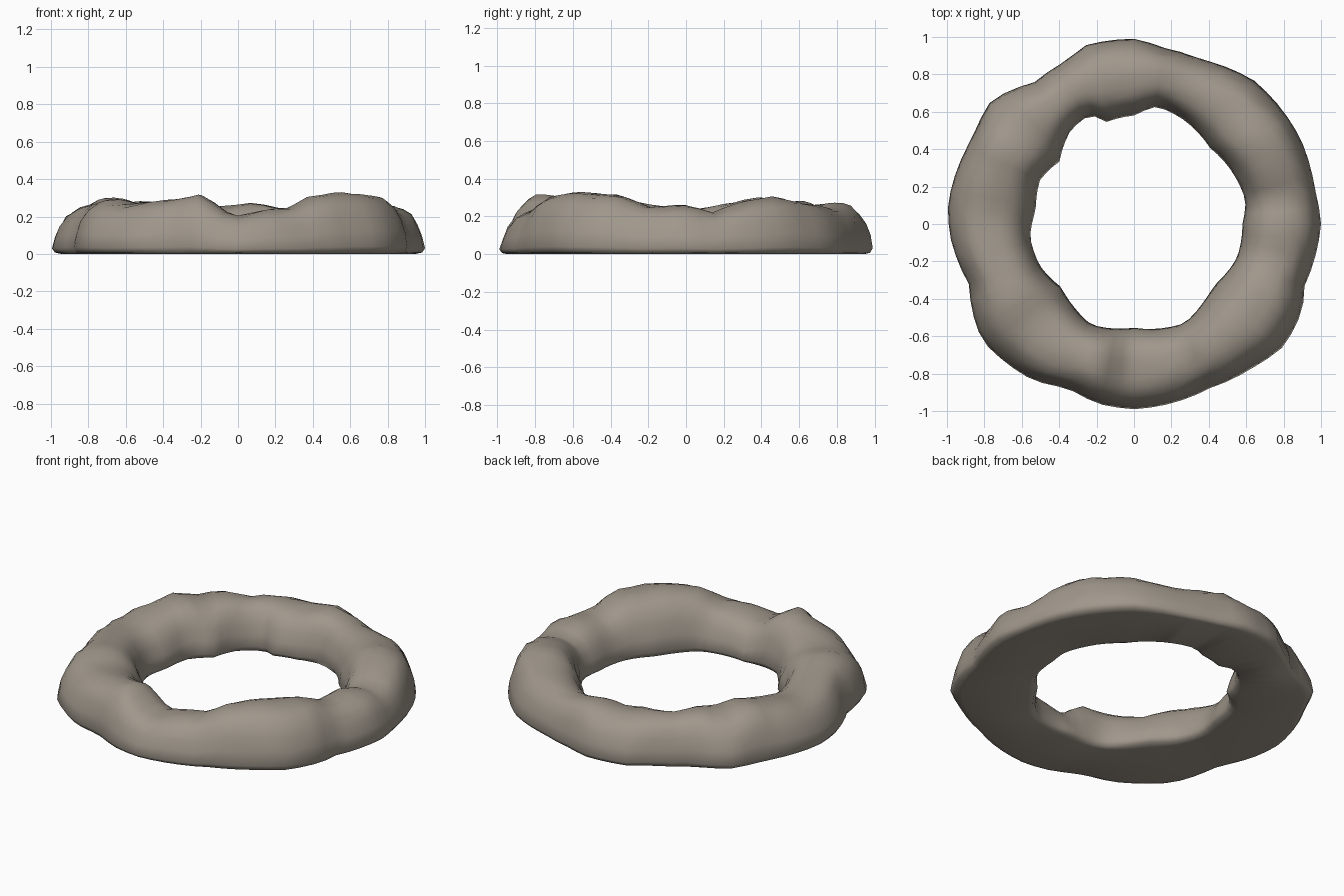
import bpy, bmesh, math, random

if "Cube" in bpy.data.objects:
    bpy.data.objects.remove(bpy.data.objects["Cube"])

random.seed(4)
SEG = 72

# (angle in degrees, value) keys around the ring
OUTER = [(0, 1.0), (11, .985), (27, 1.0), (50, 1.0), (68, .95), (80, .955), (90, .99),
         (106, .99), (112, .945), (125, .926), (139, 1.01), (152, .98), (174, 1.0),
         (184, .985), (200, .94), (214, 1.01), (220, 1.02), (237, .995), (248, .945),
         (259, .98), (270, .99), (281, .98), (295, .967), (309, .995), (321, 1.035),
         (333, 1.01), (340, .97)]
INNER = [(0, .58), (12, .61), (32, .59), (45, .575), (66, .62), (79, .64), (90, .58),
         (105, .565), (112, .63), (124, .605), (140, .52), (155, .555), (172, .53),
         (187, .56), (204, .55), (221, .515), (235, .55), (247, .585), (270, .555),
         (297, .595), (313, .555), (323, .54), (342, .58)]
HEIGHT = [(0, .26), (10, .22), (22, .28), (34, .305), (50, .27), (65, .245), (72, .24),
          (84, .275), (97, .25), (110, .265), (120, .26), (131, .285), (140, .27),
          (149, .305), (163, .27), (178, .235), (198, .27), (212, .295), (225, .265),
          (240, .285), (256, .32), (268, .20), (280, .235), (290, .245), (300, .305),
          (312, .33), (333, .315), (345, .25)]

# Cross-section: side position (-1 inner, 1 outer) and share of the height
HALF = [(.93, .03), (1.0, .12), (.93, .38), (.82, .62), (.66, .82), (.46, .93), (.24, .985)]
PROFILE = HALF + [(0, 1)] + [(-t, h) for t, h in reversed(HALF)]


def sample(keys, a):
    """Linear interpolation of periodic keys, for pointed lumps."""
    loop = keys + [(keys[0][0] + 360, keys[0][1])]
    for (a0, v0), (a1, v1) in zip(loop, loop[1:]):
        if a0 <= a <= a1:
            return v0 + (v1 - v0) * (a - a0) / (a1 - a0)


# Lumpy stone ring: the flat underside has a more even outline than the lumps
bm = bmesh.new()
rings = []
for i in range(SEG):
    a = 360 * i / SEG
    ro, ri, h = (sample(k, a) for k in (OUTER, INNER, HEIGHT))
    mid, half = (ro + ri) / 2, (ro - ri) / 2
    c, s = math.cos(math.radians(a)), math.sin(math.radians(a))
    section = [(mid + half * t, z * h) for t, z in PROFILE]
    section = [(.5 * (ro - .04) + .5 * .94, 0)] + section
    section.append((.5 * (ri + .04) + .5 * .61, 0))
    ring = []
    for r, z in section:
        j = random.uniform(-.004, .004) if z > .06 else 0
        ring.append(bm.verts.new(((r + j) * c, (r + j) * s, z + j)))
    rings.append(ring)
n = len(rings[0])
for i in range(SEG):
    p, q = rings[i], rings[(i + 1) % SEG]
    for k in range(n):
        m = (k + 1) % n
        bm.faces.new((p[k], q[k], q[m], p[m]))
bmesh.ops.recalc_face_normals(bm, faces=bm.faces)
mesh = bpy.data.meshes.new("stone_ring")
bm.to_mesh(mesh)
bm.free()
ring_obj = bpy.data.objects.new("stone_ring", mesh)
bpy.context.collection.objects.link(ring_obj)

# Warm grey stone colour
mat = bpy.data.materials.new("stone")
mat.diffuse_color = (.35, .31, .26, 1)
mat.use_nodes = True
mat.node_tree.nodes["Principled BSDF"].inputs["Base Color"].default_value = mat.diffuse_color
mesh.materials.append(mat)

bpy.context.view_layer.objects.active = ring_obj
ring_obj.select_set(True)
bpy.ops.object.shade_smooth_by_angle(angle=math.radians(60))
